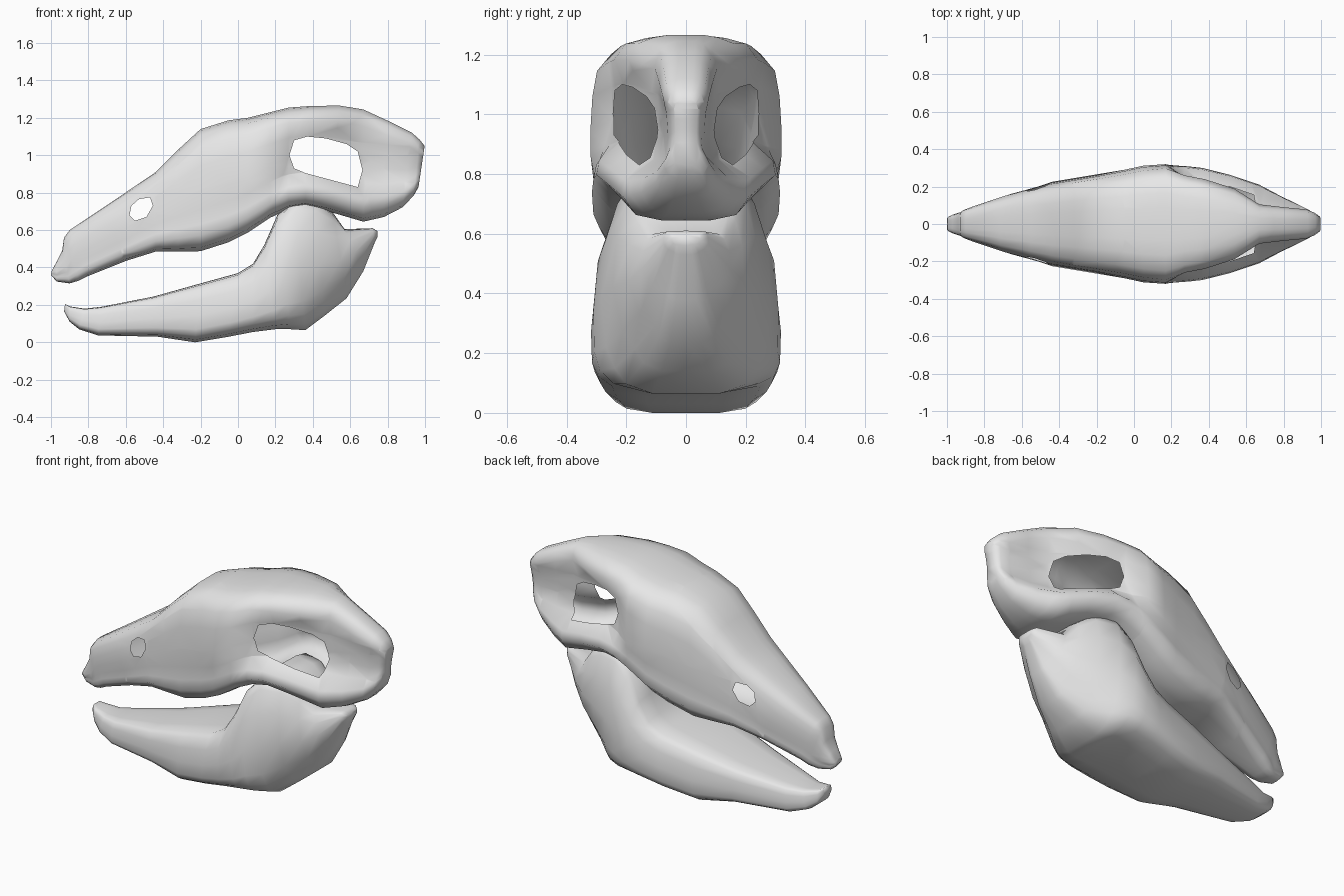
import bpy, bmesh
from mathutils import Vector

bone = bpy.data.materials.new("pale_bone_grey")
bone.diffuse_color = (0.8, 0.8, 0.8, 1)


def loft(stations, section):
    """Skin symmetric rings; section(widths) gives half-ring (y, height fraction), top to bottom."""
    bm = bmesh.new()
    rings = []
    for xt, zt, xb, zb, *widths in stations:
        half = section(*widths)
        ring = half + [(-y, f) for y, f in reversed(half[1:-1])]
        rings.append([bm.verts.new((xb + (xt - xb) * f, y, zb + (zt - zb) * f)) for y, f in ring])
    n = len(rings[0])
    for a, b in zip(rings, rings[1:]):
        for i in range(n):
            j = (i + 1) % n
            bm.faces.new((a[i], a[j], b[j], b[i]))
    bm.faces.new(rings[0])
    bm.faces.new(rings[-1][::-1])
    bmesh.ops.recalc_face_normals(bm, faces=bm.faces[:])
    return bm


def cut_opening(bm, outline):
    """Open a convex xz outline through both side walls of the shell."""
    pts = [Vector((x, 0, z)) for x, z in outline]
    mid = sum(pts, Vector()) / len(pts)
    faces = bm.faces[:]
    for p, q in zip(pts, pts[1:] + pts[:1]):
        no = (q - p).cross(Vector((0, 1, 0))).normalized()
        if no.dot(mid - p) > 0:
            no.negate()
        geom = set(faces)
        for f in faces:
            geom.update(f.edges)
            geom.update(f.verts)
        res = bmesh.ops.bisect_plane(bm, geom=list(geom), dist=1e-5, plane_co=p, plane_no=no)
        faces = [f for f in res["geom"] if isinstance(f, bmesh.types.BMFace)
                 and no.dot(f.calc_center_median() - p) < 0]
    bmesh.ops.delete(bm, geom=faces, context='FACES')


def finish(bm, name):
    for f in bm.faces:
        f.smooth = True
    me = bpy.data.meshes.new(name)
    bm.to_mesh(me)
    bm.free()
    me.materials.append(bone)
    ob = bpy.data.objects.new(name, me)
    bpy.context.collection.objects.link(ob)
    return ob


def skull_section(wt, wm, wb):
    return [(0, 1), (wt * .3, 1), (wt * .56, .985), (wt * .84, .95), (wt, .85),
            (wt * .3 + wm * .7, .7), (wm, .5), (wm * .82 + wb * .18, .34), (wb * .97, .22),
            (wb, .13), (wb * .8, .03), (wb * .4, 0), (0, 0)]


def jaw_section(wt, w, keel=1):
    """keel < 1 narrows the lower edge into a ridge."""
    wb = w * keel
    return [(0, 1), (wt * .5, .995), (wt * .88, .97), (wt, .9), (wt * .25 + w * .75, .72), (w, .45),
            (w * .5 + wb * .49, .22), (wb * .93, .12), (wb * .78, .045), (wb * .44, 0), (0, 0)]


# skull: top x, z, bottom x, z, then half widths at crown, middle and cheek
skull = loft([
    (-.995, .385, -1, .36, .03, .035, .03),
    (-.97, .43, -.97, .325, .045, .05, .04),
    (-.94, .49, -.9, .315, .06, .065, .06),
    (-.93, .56, -.85, .33, .07, .08, .085),
    (-.9, .6, -.8, .355, .08, .095, .1),
    (-.72, .72, -.6, .435, .135, .16, .165),
    (-.44, .91, -.44, .485, .2, .22, .225),
    (-.32, 1.03, -.32, .485, .22, .24, .245),
    (-.2, 1.14, -.2, .487, .24, .26, .265),
    (-.05, 1.187, -.05, .535, .265, .29, .29),
    (.05, 1.2, .05, .585, .285, .312, .31),
    (.17, 1.23, .17, .665, .298, .32, .315),
    (.27, 1.255, .27, .712, .26, .245, .31),
    (.38, 1.263, .36, .727, .24, .2, .3),
    (.54, 1.266, .5, .695, .19, .145, .265),
    (.67, 1.245, .67, .645, .105, .09, .21),
    (.8, 1.185, .78, .67, .09, .075, .15),
    (.93, 1.12, .88, .722, .078, .06, .1),
    (.97, 1.085, .94, .785, .06, .05, .07),
    (.998, 1.05, .965, .83, .04, .035, .045)], skull_section)

# eye sockets and nostrils
cut_opening(skull, [(.275, 1), (.3, 1.08), (.37, 1.1), (.47, 1.09), (.58, 1.06), (.64, 1.02),
                    (.665, .92), (.64, .83), (.36, .905), (.3, .93)])
cut_opening(skull, [(-.58, .68), (-.57, .73), (-.53, .765), (-.47, .775), (-.455, .73),
                    (-.49, .67), (-.55, .65)])
finish(skull, "skull")

# lower jaw: top x, z, bottom x, z, then half widths at the top and middle, and keel
jaw = loft([
    (-.925, .205, -.93, .165, .03, .035),
    (-.9, .192, -.9, .11, .055, .06),
    (-.82, .18, -.85, .07, .08, .09),
    (-.73, .19, -.75, .037, .115, .125),
    (-.45, .245, -.43, .03, .185, .2),
    (-.2, .315, -.23, 0, .235, .255),
    (0, .37, -.05, .03, .265, .29),
    (.08, .42, .08, .055, .27, .308),
    (.14, .52, .2, .07, .265, .318),
    (.21, .68, .28, .07, .25, .31),
    (.3, .77, .36, .065, .23, .285, .9),
    (.42, .76, .46, .14, .2, .245, .75),
    (.51, .69, .58, .235, .165, .195, .6),
    (.57, .605, .67, .38, .13, .15, .5),
    (.72, .61, .73, .53, .07, .075, .6),
    (.745, .595, .745, .56, .05, .05, .7)], jaw_section)
finish(jaw, "lower_jaw")
